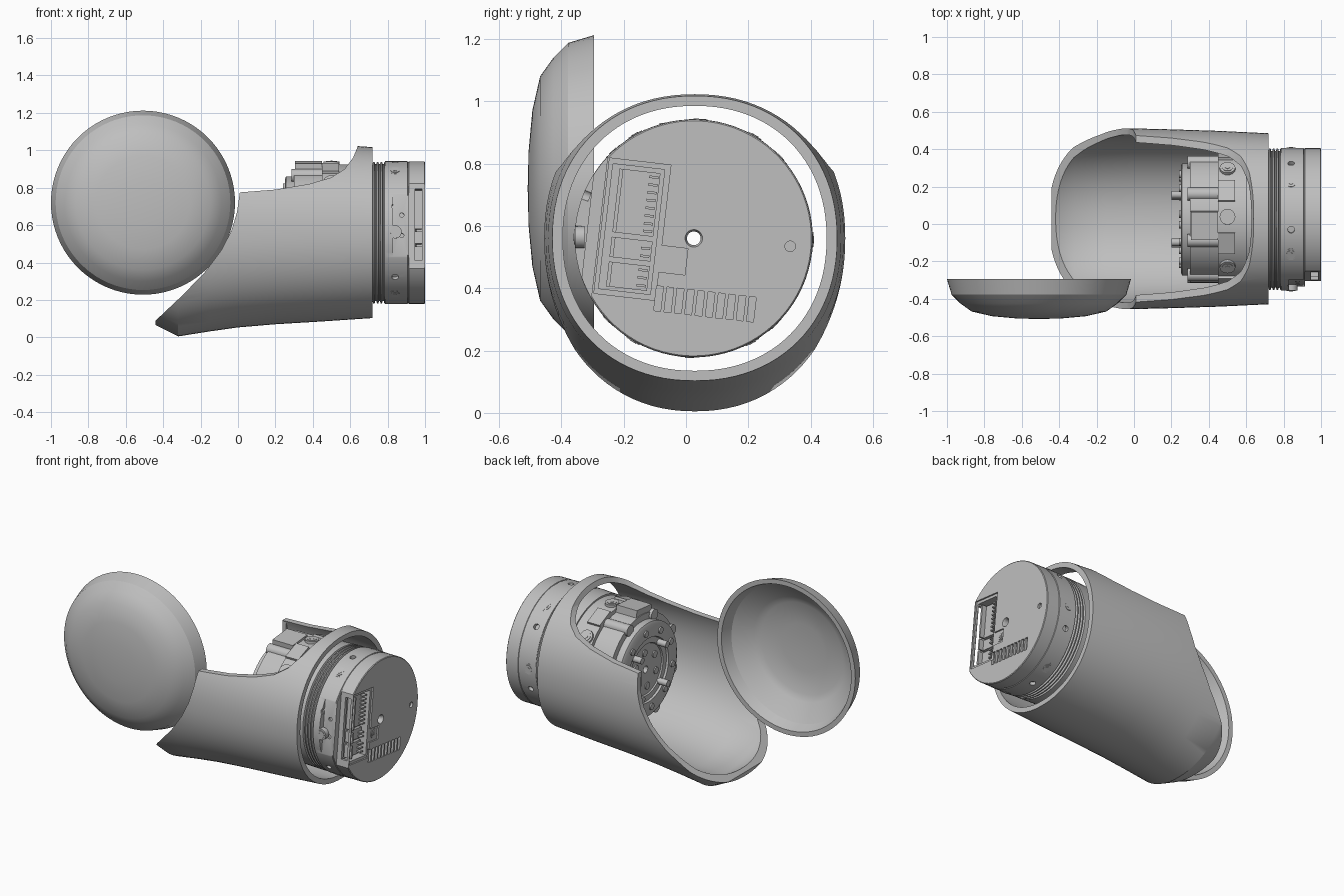
import bpy, bmesh, math
from math import sin, cos, tau, radians
from mathutils import Matrix, Vector

old = bpy.data.objects.get("Cube")
if old:
    bpy.data.objects.remove(old, do_unlink=True)

grey = bpy.data.materials.new("plain grey")
grey.use_nodes = True
grey.diffuse_color = (0.52, 0.52, 0.52, 1)
grey.node_tree.nodes["Principled BSDF"].inputs["Base Color"].default_value = grey.diffuse_color

MOTOR = Matrix.Translation((0, 0.025, 0.56)) @ Matrix.Rotation(radians(-6.6), 4, 'X')
LID = Matrix.Translation((-0.508, 0, 0.72)) @ Matrix.Rotation(radians(-90), 4, 'Z')


def finish(name, bm, matrix=Matrix()):
    bmesh.ops.recalc_face_normals(bm, faces=bm.faces)
    bm.transform(matrix)
    mesh = bpy.data.meshes.new(name)
    bm.to_mesh(mesh)
    bm.free()
    mesh.materials.append(grey)
    obj = bpy.data.objects.new(name, mesh)
    bpy.context.collection.objects.link(obj)
    smooth(obj)
    return obj


def smooth(obj, angle=28):
    obj.data.shade_smooth()
    obj.data.set_sharp_from_angle(angle=radians(angle))


def lathe(name, profile, matrix, closed=True, steps=80):
    """Spin (x, radius) points round the local x axis."""
    bm = bmesh.new()
    vs = [bm.verts.new((x, 0, r)) for x, r in profile]
    es = [bm.edges.new(p) for p in zip(vs, vs[1:])]
    if closed:
        es.append(bm.edges.new((vs[-1], vs[0])))
    bmesh.ops.spin(bm, geom=vs + es, cent=(0, 0, 0), axis=(1, 0, 0), angle=tau, steps=steps)
    bmesh.ops.remove_doubles(bm, verts=bm.verts, dist=0.0001)
    return finish(name, bm, matrix)


def add_box(bm, x, y, z, turn=Matrix()):
    """Box from three (min, max) ranges."""
    size = Matrix.Diagonal((x[1] - x[0], y[1] - y[0], z[1] - z[0], 1))
    mid = Matrix.Translation(Vector((x[0] + x[1], y[0] + y[1], z[0] + z[1])) / 2)
    bmesh.ops.create_cube(bm, size=1, matrix=turn @ mid @ size)


def add_rod(bm, start, end, r, turn=Matrix(), sides=20):
    a, b = Vector(start), Vector(end)
    rot = (b - a).to_track_quat('Z', 'Y').to_matrix().to_4x4()
    bmesh.ops.create_cone(bm, cap_ends=True, segments=sides, radius1=r, radius2=r,
                          depth=(b - a).length,
                          matrix=turn @ Matrix.Translation((a + b) / 2) @ rot)


def boolean(obj, cutter, mode='DIFFERENCE'):
    cutter.hide_render = True
    mod = obj.modifiers.new("cut", 'BOOLEAN')
    mod.object, mod.operation, mod.solver = cutter, mode, 'EXACT'
    dg = bpy.context.evaluated_depsgraph_get()
    mesh = bpy.data.meshes.new_from_object(obj.evaluated_get(dg))
    obj.modifiers.clear()
    obj.data = mesh
    bpy.data.objects.remove(cutter, do_unlink=True)
    smooth(obj)


def turned(angle):
    return Matrix.Rotation(angle, 4, 'X')


# Outer shell: lofted tube, inner wall joined to the outer wall
def section(bm, x, ry, rz, n=96):
    p = 2 / 2.15
    ring = []
    for i in range(n):
        c, s = cos(tau * i / n), sin(tau * i / n)
        ring.append(bm.verts.new((x, 0.028 + ry * math.copysign(abs(c) ** p, c),
                                  0.56 + rz * math.copysign(abs(s) ** p, s))))
    return ring


stations = [(-0.44, 0.483, 0.495, 0.44), (-0.32, 0.483, 0.555, 0.498), (-0.15, 0.483, 0.528, 0.492),
            (0, 0.483, 0.507, 0.472), (0.2, 0.478, 0.49, 0.456), (0.45, 0.47, 0.475, 0.442),
            (0.72, 0.457, 0.457, 0.425)]
bm = bmesh.new()
rings = [section(bm, x, ry, rz) for x, ry, rz, _ in stations]
rings += [section(bm, x, ry - 0.034, ri) for x, ry, _, ri in reversed(stations)]
for a, b in zip(rings, rings[1:] + rings[:1]):
    for i in range(len(a)):
        j = (i + 1) % len(a)
        bm.faces.new((a[i], a[j], b[j], b[i]))
shell = finish("outer_shell", bm)

# Side profile of the shell, leaving the slanted mouth and the open top
outline = [(0.75, -0.1), (-0.5, -0.1), (-0.5, 0.04), (-0.44, 0.09), (-0.3, 0.222), (-0.18, 0.345),
           (-0.09, 0.465), (-0.035, 0.57), (-0.005, 0.67), (0.01, 0.775), (0.2, 0.79), (0.38, 0.82),
           (0.5, 0.855), (0.57, 0.9), (0.615, 0.96), (0.64, 1.02), (0.64, 1.1), (0.75, 1.1)]
bm = bmesh.new()
face = bm.faces.new([bm.verts.new((x, -0.7, z)) for x, z in outline])
side = bmesh.ops.extrude_face_region(bm, geom=[face])
bmesh.ops.translate(bm, vec=(0, 1.4, 0), verts=[v for v in side["geom"] if isinstance(v, bmesh.types.BMVert)])
boolean(shell, finish("shell_profile", bm), 'INTERSECT')

# Small catches inside the two upper corners of the shell
bm = bmesh.new()
for s in (-1, 1):
    y = 0.028 + s * 0.425
    add_box(bm, (0.01, 0.035), (y - 0.015, y + 0.015), (0.68, 0.772))
finish("shell_catches", bm)

# Loose lid: shallow dish
lathe("lid", [(0.508, 0), (0.505, 0.12), (0.493, 0.25), (0.468, 0.36), (0.425, 0.42), (0.378, 0.467),
              (0.295, 0.492), (0.295, 0.462), (0.36, 0.436), (0.435, 0.33), (0.455, 0.29),
              (0.47, 0.15), (0.475, 0)], LID, closed=False)

# Motor core with threaded rings behind the shell edge
HOLE = 0.022
core = [(0.27, HOLE), (0.27, 0.16), (0.262, 0.165), (0.262, 0.2), (0.25, 0.205), (0.25, 0.285),
        (0.257, 0.3), (0.30, 0.3), (0.30, 0.34), (0.45, 0.34), (0.45, 0.365), (0.6, 0.365), (0.6, 0.375)]
for i in range(4):
    x = 0.71 + i * 0.02
    core += [(x, 0.379), (x + 0.004, 0.366), (x + 0.009, 0.366), (x + 0.013, 0.379)]
core += [(0.785, 0.379), (0.785, HOLE)]
lathe("motor_core", core, MOTOR)

# Rear cap with flats, connector tray, vents and holes
cap = lathe("motor_cap", [(0.785, HOLE), (0.785, 0.382), (0.906, 0.382), (0.908, 0.378), (0.912, 0.378),
                          (0.914, 0.381), (0.996, 0.381), (1.0, 0.377), (1.0, 0.028), (0.985, HOLE)], MOTOR)
for x, y, z in [((0.914, 1.1), (-0.5, -0.305), (-0.5, 0.5)),
                ((0.83, 0.92), (-0.5, -0.343), (-0.3, 0.3)),
                ((0.99, 1.1), (-0.298, -0.1), (-0.212, 0.225)),
                ((0.99, 1.1), (-0.11, -0.015), (-0.12, -0.035)),
                ((0.935, 1.1), (-0.285, -0.118), (-0.195, 0.208)),
                ((0.945, 0.985), (-0.4, -0.25), (-0.185, 0.2))]:
    bm = bmesh.new()
    add_box(bm, x, y, z)
    boolean(cap, finish("cap_cutter", bm, MOTOR))
bm = bmesh.new()
for i in range(10):
    y = -0.09 + i * 0.0333
    add_box(bm, (0.985, 1.1), (y - 0.011, y + 0.011), (-0.245, -0.165))
add_rod(bm, (0.985, 0.31, 0.01), (1.1, 0.31, 0.01), 0.017)
for z in (-0.055, 0.055):
    add_rod(bm, (0.875, -0.5, z), (0.875, -0.33, z), 0.012)
for k in range(6):
    add_rod(bm, (0.84, 0, 0.36), (0.84, 0, 0.5), 0.018, turned(tau * (k + 0.25) / 6))
boolean(cap, finish("cap_cutter", bm, MOTOR))

# Connector blocks and pins in the tray
bm = bmesh.new()
for low, high in ((-0.185, -0.105), (-0.09, -0.025), (-0.01, 0.195)):
    add_box(bm, (0.93, 0.955), (-0.25, -0.13), (low, high))
    add_box(bm, (0.93, 0.985), (-0.262, -0.25), (low, high))
    for i in range(int((high - low) / 0.025)):
        z = low + 0.015 + i * 0.025
        add_box(bm, (0.95, 0.98), (-0.165, -0.135), (z - 0.004, z + 0.004))
finish("connectors", bm, MOTOR)


# Hollow-headed screws
def screw(bm, base, tip, r, turn):
    a, b = Vector(base), Vector(tip)
    add_rod(bm, a, b, r, turn)
    add_rod(bm, b, b + (b - a).normalized() * 0.003, r * 0.7, turn)
    add_rod(bm, b, b + (b - a).normalized() * 0.005, r * 0.35, turn, 6)


bm = bmesh.new()
screw(bm, (0.98, -0.052, -0.076), (0.994, -0.052, -0.076), 0.03, Matrix())
for k in range(8):
    screw(bm, (0.5, 0, 0.34), (0.5, 0, 0.379), 0.042, turned(tau * (k + 0.1) / 8))
for k in range(6):
    screw(bm, (0.84, 0, 0.35), (0.84, 0, 0.381), 0.035, turned(tau * (k + 0.6) / 6))
finish("screws", bm, MOTOR)

# Housing pads and lugs round the gearbox
bm = bmesh.new()
for k in range(8):
    t = turned(tau * (k + 0.6) / 8)
    add_box(bm, (0.45, 0.54), (-0.06, 0.06), (0.3, 0.374), t)
    add_rod(bm, (0.285, 0, 0.325), (0.45, 0, 0.325), 0.035, t)
add_box(bm, (0.305, 0.45), (-0.075, 0.075), (0.28, 0.378), turned(radians(12)))
finish("gearbox_lugs", bm, MOTOR)

# Output face bolts and pegs
bm = bmesh.new()
for k in range(10):
    t = turned(tau * k / 10)
    add_rod(bm, (0.26, 0, 0.245), (0.241, 0, 0.245), 0.02, t)
for k in range(4):
    add_rod(bm, (0.27, 0, 0.18), (0.2, 0, 0.18), 0.02, turned(tau * (k + 0.55) / 4))
for k in range(6):
    add_rod(bm, (0.275, 0, 0.11), (0.263, 0, 0.11), 0.022, turned(tau * k / 6))
finish("output_bolts", bm, MOTOR)
